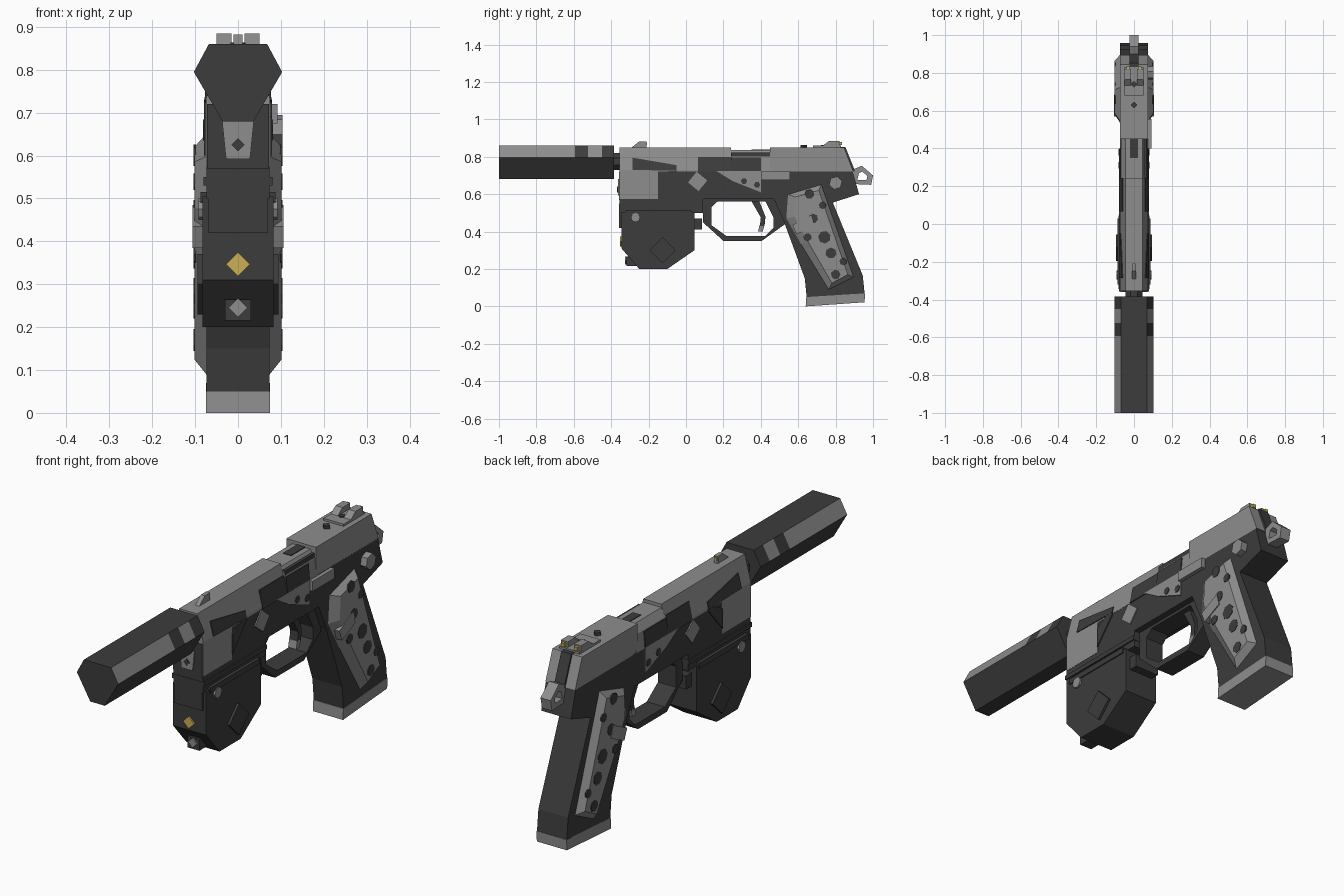
import bpy, bmesh, math
from mathutils import Vector


def material(name, rgb):
    m = bpy.data.materials.new(name)
    m.diffuse_color = (*rgb, 1)
    return m


DARK = material("dark_grey", (0.045, 0.045, 0.045))
LIGHT = material("light_grey", (0.27, 0.27, 0.27))
GOLD = material("gold", (0.60, 0.43, 0.09))


def loft(name, loops, mat, closed=False):
    """Skin equal-length 3D loops; cap the ends unless the loops form a ring."""
    bm = bmesh.new()
    rows = [[bm.verts.new(p) for p in loop] for loop in loops]
    n = len(rows[0])
    pairs = list(zip(rows, rows[1:] + rows[:1])) if closed else list(zip(rows, rows[1:]))
    for a, b in pairs:
        for i in range(n):
            bm.faces.new((a[i], a[(i + 1) % n], b[(i + 1) % n], b[i]))
    if not closed:
        bm.faces.new(rows[0])
        bm.faces.new(rows[-1])
    bmesh.ops.recalc_face_normals(bm, faces=bm.faces)
    me = bpy.data.meshes.new(name)
    bm.to_mesh(me)
    bm.free()
    me.materials.append(mat)
    ob = bpy.data.objects.new(name, me)
    bpy.context.collection.objects.link(ob)
    return ob


def side(name, pts, x0, x1, mat):
    """Extrude a (y, z) profile across x."""
    return loft(name, [[(x, y, z) for y, z in pts] for x in (x0, x1)], mat)


def along(name, pts, ys, mat):
    """Extrude an (x, z) cross-section through the given y stations."""
    return loft(name, [[(x, y, z) for x, z in pts] for y in ys], mat)


def box(name, x0, x1, y0, y1, z0, z1, mat):
    return side(name, [(y0, z0), (y1, z0), (y1, z1), (y0, z1)], x0, x1, mat)


def poly(y, z, r, n, turn=0.0):
    return [(y + r * math.cos(turn + i * math.tau / n),
             z + r * math.sin(turn + i * math.tau / n)) for i in range(n)]


def wall(z):
    """Half-width of the slide side, sloping in above the frame."""
    return 0.075 - max(0, z - 0.73) * 0.25


def plate(name, pts, mat, surf=wall, lift=0.004):
    """Thin painted plate on both sides, following the side surface."""
    for s, tag in ((1, "right"), (-1, "left")):
        loft(f"{name}_{tag}", [[(s * (surf(z) + d), y, z) for y, z in pts]
                               for d in (-0.004, lift)], mat)


# Suppressor: hexagonal tube with banded upper flanks
hexa = [(-0.068, 0.86), (0.068, 0.86), (0.103, 0.795),
        (0.036, 0.68), (-0.036, 0.68), (-0.103, 0.795)]
tube = along("suppressor", hexa, (-1, -0.594, -0.524, -0.45, -0.385), DARK)
tube.data.materials.append(LIGHT)
for f in tube.data.polygons:
    if 0.2 < f.normal.z < 0.9 and (f.center.y < -0.6 or -0.52 < f.center.y < -0.46):
        f.material_index = 1
along("barrel", poly(0, 0.775, 0.05, 8, math.pi / 8), (-0.40, -0.33), DARK)

# Slide: front, ejection port and rear block
along("slide_front", [(-0.075, 0.73), (-0.075, 0.575), (0.075, 0.575), (0.075, 0.73),
                      (0.045, 0.85), (-0.045, 0.85)], (-0.355, -0.15), LIGHT)
along("slide_middle", [(-0.075, 0.72), (0.075, 0.72), (0.075, 0.73),
                       (0.045, 0.85), (-0.045, 0.85), (-0.075, 0.73)], (-0.15, 0.24), LIGHT)
along("chamber", [(-0.075, 0.72), (0.075, 0.72), (0.068, 0.80), (0.045, 0.835),
                  (-0.045, 0.835), (-0.068, 0.80)], (0.24, 0.46), LIGHT)
box("port_edge", 0.045, 0.067, 0.24, 0.45, 0.80, 0.822, DARK)
box("port_mark", -0.02, 0.02, 0.35, 0.46, 0.83, 0.838, DARK)
side("slide_rear", [(0.45, 0.72), (0.45, 0.85), (0.845, 0.85), (0.895, 0.72)],
     -0.074, 0.074, LIGHT)
side("rear_slot", [(0.83, 0.84), (0.83, 0.853), (0.852, 0.853), (0.905, 0.72), (0.89, 0.72)],
     -0.025, 0.025, DARK)
for y in (0.63, 0.74):
    loft("top_pin", [[(a, b, z) for a, b in poly(0, y, 0.018, 4)] for z in (0.845, 0.864)], DARK)

# Frame with grip and tang in one silhouette
side("frame", [(-0.15, 0.72), (-0.15, 0.575), (-0.355, 0.575), (-0.355, 0.50), (0.09, 0.50),
               (0.09, 0.575), (0.47, 0.575), (0.525, 0.45), (0.635, 0.15), (0.645, 0.05),
               (0.955, 0.07), (0.945, 0.165), (0.785, 0.555), (0.925, 0.60), (0.89, 0.725)],
     -0.074, 0.074, DARK)
side("rail_lip", [(-0.357, 0.53), (0.092, 0.53), (0.092, 0.55), (-0.357, 0.55)],
     -0.08, 0.08, DARK)
side("magazine_base", [(0.64, 0.0), (0.955, 0.022), (0.957, 0.07), (0.643, 0.05)],
     -0.075, 0.075, LIGHT)

# Camouflage patches on the slide and frame
plate("camo_front", [(-0.285, 0.795), (-0.05, 0.755), (-0.05, 0.725), (-0.285, 0.73)], DARK)
plate("camo_rear", [(0.065, 0.80), (0.24, 0.80), (0.24, 0.72), (0.065, 0.72)], DARK)
plate("camo_port", [(0.24, 0.795), (0.40, 0.795), (0.40, 0.72), (0.24, 0.72)], DARK,
      lambda z: 0.075 - (z - 0.72) * 0.088)
plate("camo_low", [(-0.15, 0.69), (-0.09, 0.725), (-0.05, 0.725), (-0.05, 0.715),
                   (-0.15, 0.60)], DARK)
plate("camo_wedge", [(0.16, 0.725), (0.40, 0.725), (0.40, 0.61), (0.25, 0.67)], LIGHT)
for y, z in ((0.31, 0.67), (0.38, 0.65)):
    plate("camo_speck", poly(y, z, 0.017, 6), DARK, lift=0.007)
plate("frame_diamond", poly(0.062, 0.668, 0.052, 4, 0.1), LIGHT)

# Controls on the right side
box("slide_stop", 0.07, 0.092, 0.40, 0.555, 0.675, 0.72, LIGHT)
side("safety_lever", poly(0.80, 0.66, 0.036, 6, 0.3), 0.07, 0.104, LIGHT)

# Grip panels, chamfered outward, with camouflage spots
outer = [(0.54, 0.60), (0.725, 0.655), (0.90, 0.155), (0.76, 0.085), (0.61, 0.33), (0.53, 0.47)]
inner = [(0.585, 0.585), (0.71, 0.62), (0.865, 0.17), (0.78, 0.125), (0.65, 0.35), (0.58, 0.48)]
spots = [(0.74, 0.37, 0.034), (0.68, 0.47, 0.026), (0.775, 0.285, 0.03), (0.66, 0.60, 0.026),
         (0.80, 0.17, 0.026), (0.65, 0.37, 0.022), (0.73, 0.54, 0.02), (0.84, 0.24, 0.02)]
for s, tag in ((1, "right"), (-1, "left")):
    loft(f"grip_panel_{tag}", [[(s * 0.07, y, z) for y, z in outer],
                               [(s * 0.102, y, z) for y, z in inner]], LIGHT)
    for y, z, r in spots:
        side(f"grip_spot_{tag}", poly(y, z, r, 7, y * 9), s * 0.098, s * 0.104, DARK)
    side(f"thumb_button_{tag}", [(0.57, 0.435), (0.67, 0.485), (0.685, 0.43), (0.59, 0.385)],
         s * 0.07, s * 0.106, LIGHT)

# Trigger guard ring and trigger
go = [(0.09, 0.58), (0.09, 0.45), (0.20, 0.35), (0.405, 0.35),
      (0.53, 0.44), (0.53, 0.50), (0.48, 0.58), (0.20, 0.58)]
gi = [(0.135, 0.53), (0.135, 0.435), (0.215, 0.377), (0.425, 0.377),
      (0.468, 0.42), (0.468, 0.475), (0.425, 0.562), (0.17, 0.562)]
gw = 0.045
loft("trigger_guard", [[(x, y, z) for y, z in pts] for pts, x in
                       ((go, -gw), (go, gw), (gi, gw), (gi, -gw))], DARK, closed=True)
side("trigger", [(0.34, 0.58), (0.385, 0.58), (0.425, 0.48), (0.42, 0.43), (0.395, 0.43),
                 (0.40, 0.475)], -0.02, 0.02, DARK)
side("trigger_tip", [(0.385, 0.40), (0.41, 0.40), (0.42, 0.435), (0.393, 0.435)],
     -0.02, 0.02, LIGHT)

# Under-barrel light module
side("module", [(-0.345, 0.505), (-0.345, 0.31), (-0.25, 0.20), (-0.10, 0.20),
                (0.045, 0.30), (0.045, 0.505)], -0.083, 0.083, DARK)
box("module_clamp", -0.088, 0.088, -0.32, 0.03, 0.49, 0.515, DARK)
box("module_switch", -0.06, 0.06, 0.04, 0.085, 0.41, 0.47, DARK)
box("module_front_ledge", -0.07, 0.07, -0.357, -0.34, 0.42, 0.54, DARK)
box("laser_mount", -0.03, 0.03, -0.318, -0.25, 0.215, 0.265, DARK)
along("laser_lens", poly(0, 0.245, 0.022, 4), (-0.325, -0.27), LIGHT)
along("lamp_lens", poly(0, 0.347, 0.028, 4), (-0.352, -0.34), GOLD)
for s, tag in ((1, "right"), (-1, "left")):
    side(f"module_diamond_{tag}", poly(-0.125, 0.30, 0.07, 4), s * 0.08, s * 0.094, DARK)
    side(f"module_screw_{tag}", poly(-0.27, 0.475, 0.025, 8), s * 0.08, s * 0.092, LIGHT)

# Recoil spring plug under the muzzle
along("muzzle_face", [(-0.072, 0.72), (0.072, 0.72), (0.072, 0.57), (-0.072, 0.57)],
      (-0.359, -0.35), DARK)
along("spring_plug", [(-0.037, 0.68), (0.037, 0.68), (0.028, 0.592), (-0.028, 0.592)],
      (-0.364, -0.35), LIGHT)
along("plug_pin", poly(0, 0.625, 0.015, 4), (-0.368, -0.35), DARK)

# Sights with gold dots
side("front_sight", [(-0.29, 0.85), (-0.25, 0.882), (-0.212, 0.882), (-0.212, 0.85)],
     -0.01, 0.01, LIGHT)
box("front_sight_dot", -0.007, 0.007, -0.214, -0.208, 0.862, 0.876, GOLD)
box("rear_sight_base", -0.05, 0.05, 0.68, 0.83, 0.845, 0.86, LIGHT)
for s, tag in ((1, "right"), (-1, "left")):
    side(f"rear_sight_{tag}", [(0.73, 0.858), (0.765, 0.885), (0.82, 0.885), (0.82, 0.858)],
         s * 0.015, s * 0.05, LIGHT)
    box(f"rear_sight_dot_{tag}", s * 0.025, s * 0.041, 0.818, 0.833, 0.863, 0.879, GOLD)

# Hammer: a small spur with a hole
ho = [(0.88, 0.655), (0.99, 0.65), (1.0, 0.70), (0.94, 0.752), (0.90, 0.735)]
c = Vector((0.945, 0.695))
hi = [tuple(c + (Vector(p) - c) * 0.45) for p in ho]
loft("hammer", [[(x, y, z) for y, z in pts] for pts, x in
                ((ho, -0.025), (ho, 0.025), (hi, 0.025), (hi, -0.025))], LIGHT, closed=True)
